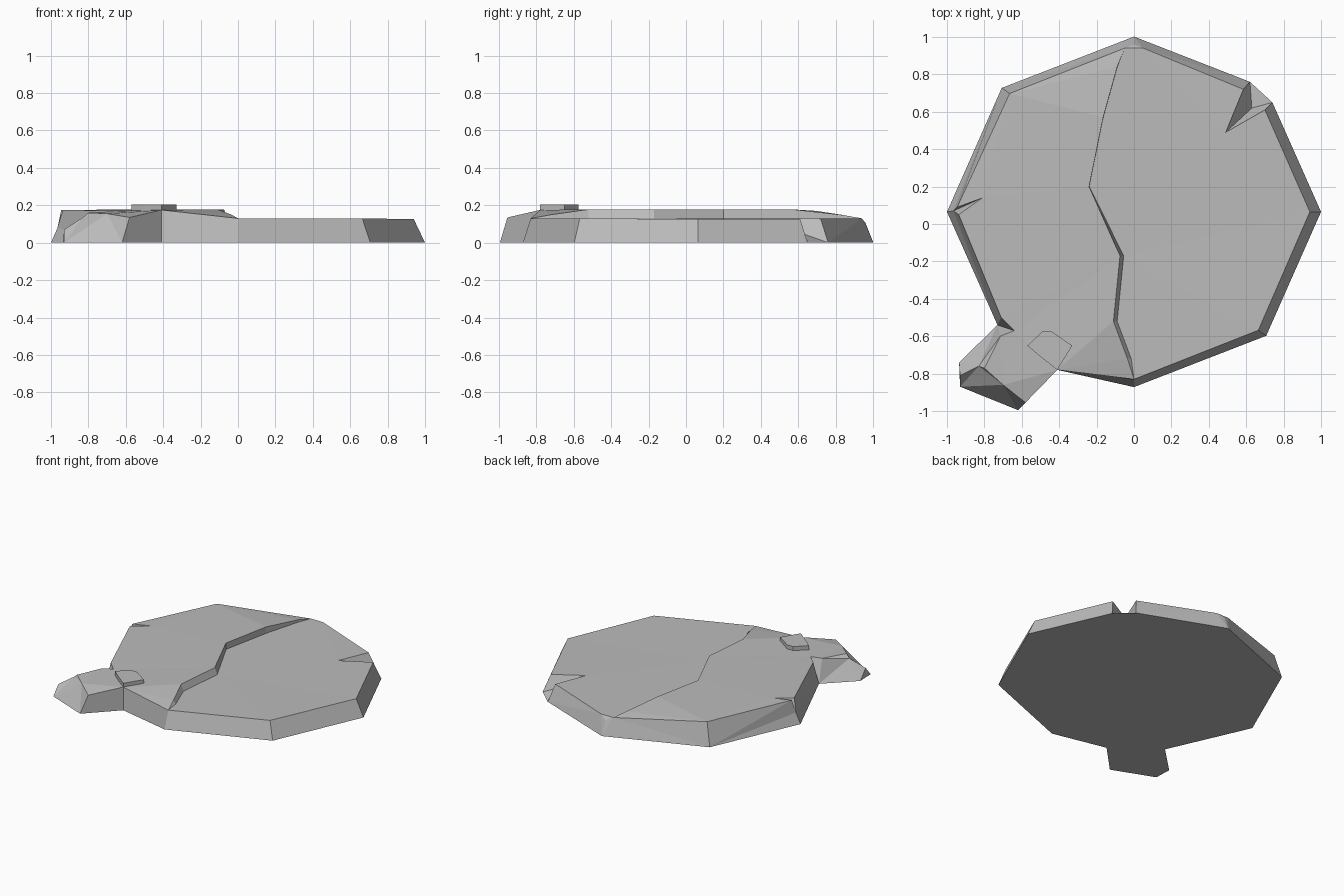
import bpy
import bmesh
import math

if "Cube" in bpy.data.objects:
    bpy.data.objects.remove(bpy.data.objects["Cube"], do_unlink=True)

stone = bpy.data.materials.new("grey_stone")
stone.use_nodes = True
stone.diffuse_color = (0.5, 0.5, 0.5, 1)
stone.node_tree.nodes["Principled BSDF"].inputs["Base Color"].default_value = (0.5, 0.5, 0.5, 1)


def build(name, polygons):
    """Flat-shaded closed mesh from polygons that share corner points."""
    bm = bmesh.new()
    known = {}
    for polygon in polygons:
        for point in polygon:
            if point not in known:
                known[point] = bm.verts.new(point)
        bm.faces.new([known[point] for point in polygon])
    bmesh.ops.recalc_face_normals(bm, faces=bm.faces)
    bmesh.ops.triangulate(bm, faces=[f for f in bm.faces if len(f.verts) > 4])
    mesh = bpy.data.meshes.new(name)
    bm.to_mesh(mesh)
    bm.free()
    mesh.materials.append(stone)
    obj = bpy.data.objects.new(name, mesh)
    bpy.context.collection.objects.link(obj)
    return obj


def corner(index, width, depth, z):
    """Corner of the octagon, counted anticlockwise from +x."""
    angle = math.radians(45 * index)
    return (width * math.cos(angle), 0.065 + depth * math.sin(angle), z)


def base(index):
    return corner(index, 1.0, 0.937, 0)


def rim(index, z):
    return corner(index, 0.94, 0.895, z)


low, high = 0.13, 0.178

# Rim corners of the slab
left_rim_back, left_rim_front = (-0.945, 0.09, 0.175), (-0.937, 0.05, 0.175)
back_left, right, front_left = rim(3, 0.17), rim(0, 0.126), rim(7, low)
front = rim(6, low)
back_tip, back_a, back_b = rim(2, 0.105), (-0.05, 0.94, low), (0.05, 0.94, low)

# Big notch at the back left corner, small notch at the right corner
notch_tip, notch_floor = (0.49, 0.49, low), (0.63, 0.62, 0.05)
notch_rim_a, notch_rim_b = (0.70, 0.61, 0.128), (0.585, 0.72, 0.128)
notch_base_a, notch_base_b = (0.74, 0.65, 0), (0.62, 0.76, 0)
nick_tip, nick_floor = (-0.81, 0.14, 0.176), (-0.965, 0.07, 0.08)

# Where the broken piece joins the slab
crevice_base, crevice_rim = (-0.73, -0.54, 0), (-0.71, -0.50, 0.172)
joint_inner = (-0.64, -0.57, 0.17)
joint_base, joint_rim = (-0.41, -0.78, 0), (-0.41, -0.78, 0.175)

# Crack from front to back: raised lip and lower foot
lip = [(-0.035, -0.72, 0.15), (-0.11, -0.52, high), (-0.075, -0.17, high),
       (-0.24, 0.20, high), (-0.165, 0.57, high), (-0.09, 0.84, 0.148)]
foot = [(x + (0.02 if y < 0 else 0.001), y, low) for x, y, z in lip]
lip_line = [front] + lip + [back_a]
foot_line = [front] + foot + [back_a]

slab = [
    # underside
    [base(0), notch_base_a, notch_base_b, base(2), base(3), base(4),
     crevice_base, joint_base, base(6), base(7)],
    # top halves and chipped back tip
    lip_line + [back_left, left_rim_back, nick_tip, left_rim_front,
                crevice_rim, joint_inner, joint_rim],
    foot_line + [back_b, notch_rim_b, notch_tip, notch_rim_a, right, front_left],
    [back_tip, back_a, back_b],
    # outer walls
    [base(6), base(7), front_left, front],
    [base(7), base(0), right, front_left],
    [base(0), notch_base_a, notch_rim_a, right],
    [notch_base_b, base(2), back_tip, back_b, notch_rim_b],
    [base(2), base(3), back_left, back_a, back_tip],
    [base(3), base(4), nick_floor, left_rim_back, back_left],
    [base(4), crevice_base, crevice_rim, left_rim_front, nick_floor],
    [crevice_base, joint_inner, crevice_rim],
    [crevice_base, joint_base, joint_rim, joint_inner],
    [joint_base, base(6), front, joint_rim],
    # big notch
    [notch_tip, notch_rim_b, notch_base_b, notch_floor],
    [notch_tip, notch_floor, notch_base_a, notch_rim_a],
    [notch_floor, notch_base_b, notch_base_a],
    # small notch
    [nick_tip, left_rim_back, nick_floor],
    [nick_tip, nick_floor, left_rim_front],
]
# crack wall
for i in range(len(lip_line) - 1):
    wall = [lip_line[i], lip_line[i + 1], foot_line[i + 1], foot_line[i]]
    slab.append(list(dict.fromkeys(wall)))
build("stone_slab", slab)

# Broken piece at the front right
front_base, side_base, far_base = (-0.62, -0.995, 0), (-0.93, -0.87, 0), (-0.935, -0.74, 0)
front_edge, ridge = (-0.58, -0.955, 0.135), (-0.70, -0.86, 0.155)
shoulder, shoulder_low = (-0.80, -0.77, 0.16), (-0.83, -0.76, 0.135)
side_edge, back_edge = (-0.93, -0.81, 0.07), (-0.715, -0.60, 0.165)
build("broken_piece", [
    [joint_base, front_base, side_base, far_base, crevice_base],
    [front_base, side_base, side_edge, shoulder_low, shoulder, ridge, front_edge],
    [joint_base, front_base, front_edge, joint_rim],
    [joint_rim, front_edge, ridge],
    [joint_rim, ridge, shoulder, back_edge, joint_inner],
    [shoulder, shoulder_low, back_edge],
    [side_base, far_base, side_edge],
    [far_base, crevice_base, back_edge, shoulder_low, side_edge],
    [crevice_base, joint_inner, back_edge],
    [crevice_base, joint_base, joint_rim, joint_inner],
])

# Flat pebble resting on the slab
outline = [(-0.57, -0.65), (-0.49, -0.575), (-0.44, -0.575),
           (-0.33, -0.65), (-0.41, -0.78), (-0.50, -0.71)]
bottom = [(x, y, 0.16) for x, y in outline]
top = [(x, y, 0.203) for x, y in outline]
sides = [[bottom[i - 1], bottom[i], top[i], top[i - 1]] for i in range(len(outline))]
build("flat_pebble", [bottom, top] + sides)
